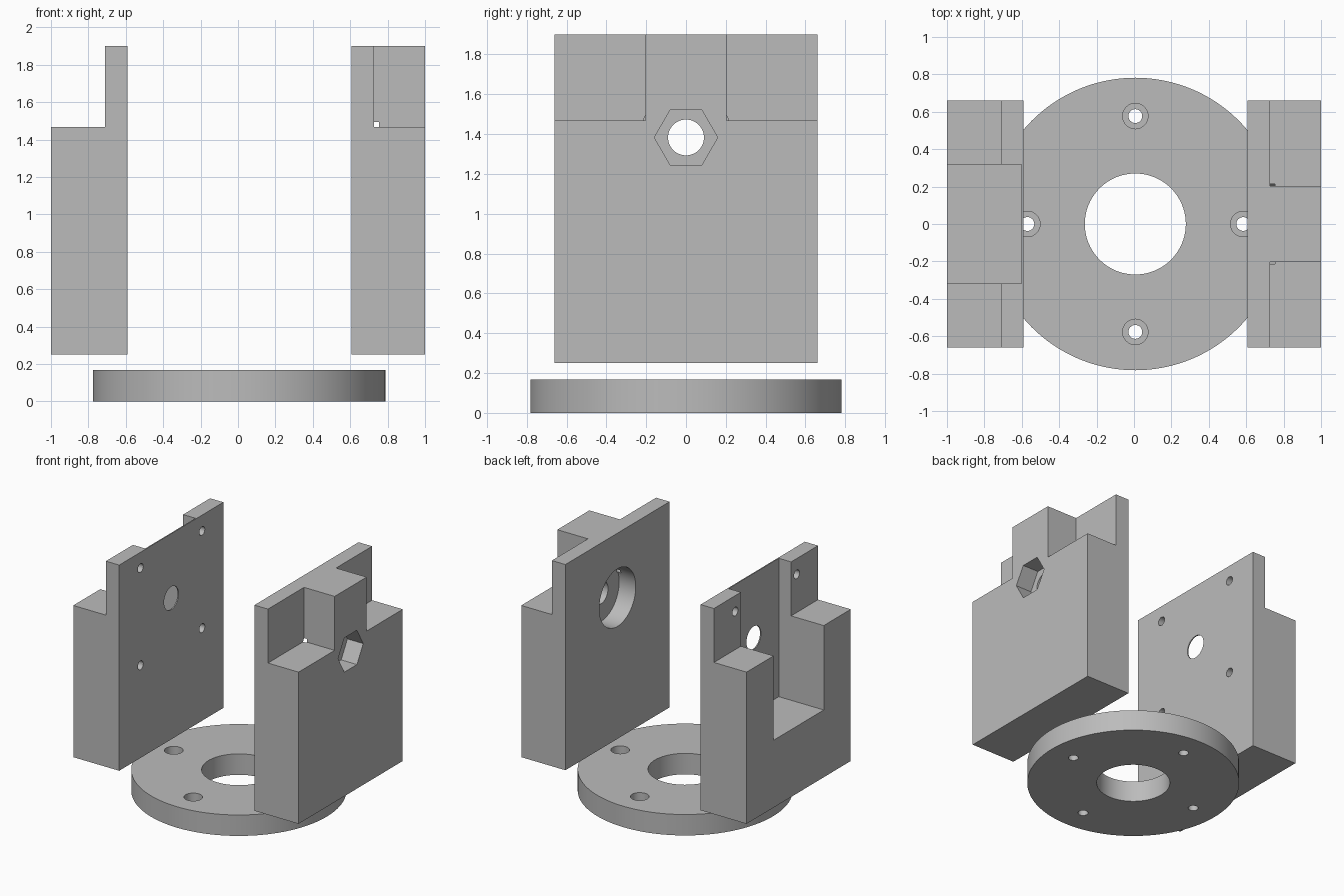
import bpy, bmesh, math
from mathutils import Matrix, Vector

cube = bpy.data.objects.get("Cube")
if cube:
    bpy.data.objects.remove(cube, do_unlink=True)

grey = bpy.data.materials.new("plain grey")
grey.use_nodes = True
tone = (0.5, 0.5, 0.5, 1)
grey.diffuse_color = tone
grey.node_tree.nodes["Principled BSDF"].inputs["Base Color"].default_value = tone


def add_object(name, bm):
    mesh = bpy.data.meshes.new(name)
    bm.to_mesh(mesh)
    bm.free()
    mesh.materials.append(grey)
    obj = bpy.data.objects.new(name, mesh)
    bpy.context.collection.objects.link(obj)
    return obj


def box(name, low, high):
    low, high = Vector(low), Vector(high)
    bm = bmesh.new()
    place = Matrix.Translation((low + high) / 2) @ Matrix.Diagonal((*(high - low), 1))
    bmesh.ops.create_cube(bm, size=1, matrix=place)
    return add_object(name, bm)


def cylinder(name, start, end, radius, sides=48):
    """Prism between two points, first corner along y for x-aligned axes."""
    start, end = Vector(start), Vector(end)
    axis = end - start
    turn = Matrix.Rotation(math.pi / 2, 4, 'Y') @ Matrix.Rotation(math.pi / 2, 4, 'Z')
    if axis.z:
        turn = Matrix.Identity(4)
    bm = bmesh.new()
    bmesh.ops.create_cone(bm, cap_ends=True, segments=sides, radius1=radius, radius2=radius,
                          depth=axis.length, matrix=Matrix.Translation((start + end) / 2) @ turn)
    return add_object(name, bm)


def cut(target, cutter):
    """Subtract the cutter from the target and discard it."""
    cutter.hide_render = True
    mod = target.modifiers.new("cut", 'BOOLEAN')
    mod.operation, mod.solver, mod.object = 'DIFFERENCE', 'EXACT', cutter
    bpy.context.view_layer.update()
    graph = bpy.context.evaluated_depsgraph_get()
    result = bpy.data.meshes.new_from_object(target.evaluated_get(graph))
    target.modifiers.clear()
    target.data = result
    bpy.data.objects.remove(cutter, do_unlink=True)


# Round base with centre opening and four counterbored bolt holes
cx, thick = 0.007, 0.168
base = cylinder("base_disc", (cx, 0, 0), (cx, 0, thick), 0.782, 128)
cut(base, cylinder("centre_cutter", (cx, 0, -1), (cx, 0, 1), 0.27, 96))
for i in range(4):
    a = i * math.pi / 2
    x, y = cx + 0.577 * math.cos(a), 0.577 * math.sin(a)
    cut(base, cylinder("bolt_cutter", (x, y, -1), (x, y, 1), 0.037, 32))
    cut(base, cylinder("counterbore_cutter", (x, y, thick - 0.07), (x, y, 1), 0.068, 32))

half, bottom, top, step, axle = 0.66, 0.25, 1.9, 1.467, 1.383

# Motor side: shoulders, deep pocket behind a thin wall, shaft and screw holes
motor = box("motor_mount", (-1, -half, bottom), (-0.592, half, top))
cut(motor, box("shoulder_cutter", (-2, -1, step), (-0.71, 1, 3)))
cut(motor, box("pocket_cutter", (-2, -0.318, 0.79), (-0.601, 0.318, 3)))
cut(motor, cylinder("shaft_cutter", (-0.8, 0, axle), (0, 0, axle), 0.092))
for side in (-1, 1):
    for level in (-1, 1):
        y, z = side * 0.39, axle + level * 0.39
        cut(motor, cylinder("screw_cutter", (-0.8, y, z), (0, y, z), 0.035, 24))

# Bearing side: corner steps, round bearing seat, hexagonal nut seat, axle hole
bearing = box("bearing_mount", (0.608, -half, bottom), (1, half, top))
for side in (-1, 1):
    ys = sorted((side * 0.203, side * 1))
    cut(bearing, box("corner_cutter", (0.728, ys[0], step), (2, ys[1], 3)))
cut(bearing, cylinder("seat_cutter", (0, 0, axle), (0.755, 0, axle), 0.231, 96))
cut(bearing, cylinder("axle_cutter", (0, 0, axle), (2, 0, axle), 0.09))
nut = cylinder("nut_cutter", (0.86, 0, axle), (2, 0, axle), 0.159, 6)
# Keep the hexagon's flats at top and bottom
if max(abs(v.co.y) for v in nut.data.vertices) < 0.15:
    nut.data.transform(Matrix.Translation((0, 0, axle)) @ Matrix.Rotation(math.pi / 6, 4, 'X')
                       @ Matrix.Translation((0, 0, -axle)))
cut(bearing, nut)

# Smooth the round walls and keep the edges crisp
bpy.ops.object.select_all(action='DESELECT')
for obj in (base, motor, bearing):
    obj.select_set(True)
bpy.context.view_layer.objects.active = base
bpy.ops.object.shade_smooth_by_angle(angle=math.radians(30))
